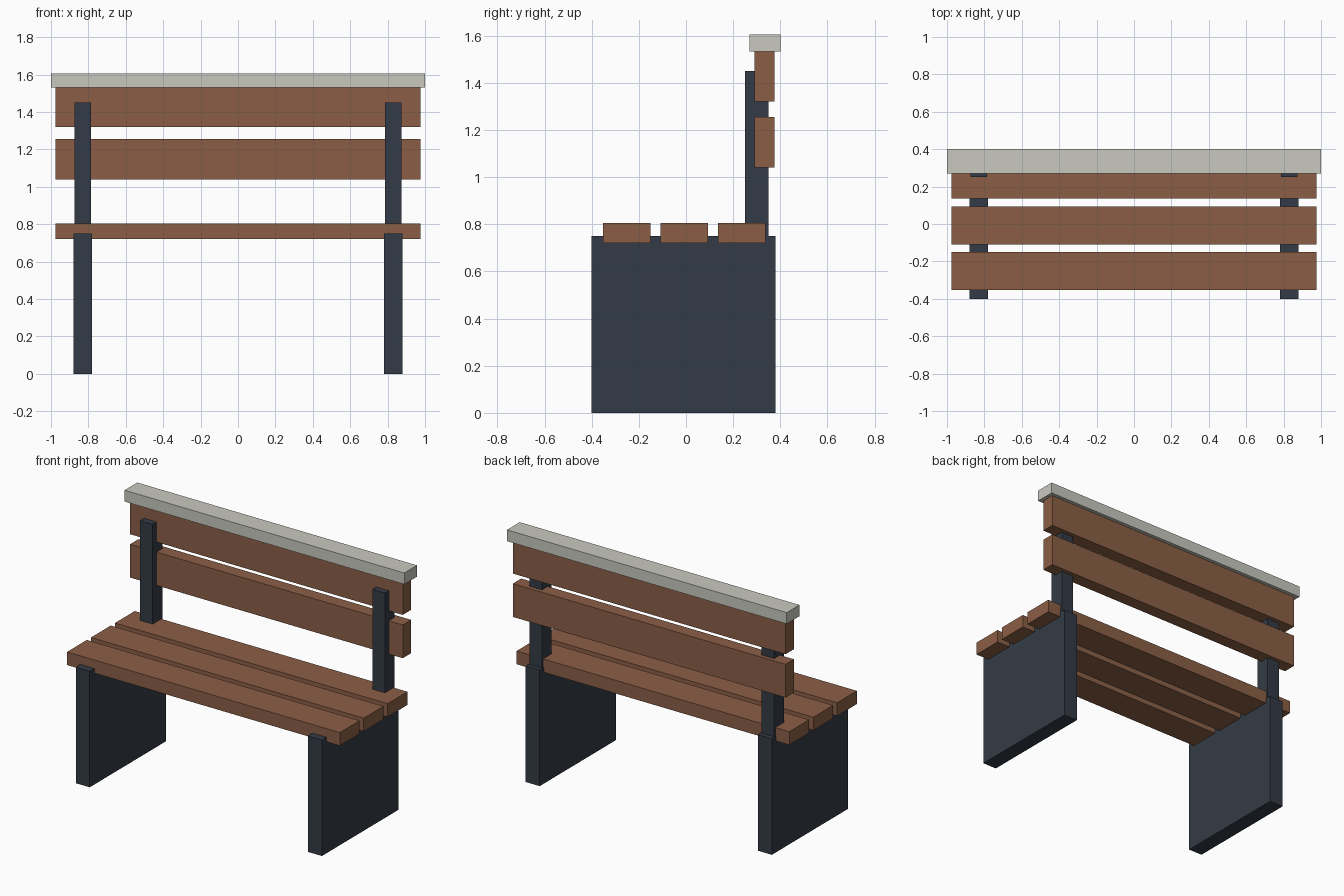
import bpy
import bmesh
from mathutils import Vector

cube = bpy.data.objects.get("Cube")
if cube:
    bpy.data.objects.remove(cube, do_unlink=True)


def material(name, rgb):
    mat = bpy.data.materials.new(name)
    mat.use_nodes = True
    color = (*rgb, 1.0)
    mat.diffuse_color = color
    mat.node_tree.nodes["Principled BSDF"].inputs["Base Color"].default_value = color
    return mat


wood = material("brown wood", (0.258, 0.114, 0.061))
metal = material("dark slate metal", (0.034, 0.044, 0.061))
stone = material("pale grey", (0.584, 0.584, 0.527))


def box(name, x, y, z, mat):
    """Flat-faced block from its (min, max) extent on each axis."""
    low, high = (Vector(c) for c in zip(x, y, z))
    mesh = bpy.data.meshes.new(name)
    bm = bmesh.new()
    bmesh.ops.create_cube(bm, size=1)
    bmesh.ops.scale(bm, vec=high - low, verts=bm.verts)
    bm.to_mesh(mesh)
    bm.free()
    mesh.materials.append(mat)
    obj = bpy.data.objects.new(name, mesh)
    obj.location = (low + high) / 2
    bpy.context.collection.objects.link(obj)
    return obj


# Side panels and back posts, one pair per side
for side, sign in (("left", 1), ("right", -1)):
    cx = sign * 0.83
    box(f"{side}_leg_panel", (cx - 0.05, cx + 0.05), (-0.40, 0.38), (0, 0.75), metal)
    box(f"{side}_back_post", (cx - 0.045, cx + 0.045), (0.25, 0.35), (0.74, 1.45), metal)

# Seat slats
span = (-0.975, 0.975)
for name, cy in (("front", -0.252), ("middle", -0.008), ("rear", 0.237)):
    box(f"{name}_seat_slat", span, (cy - 0.101, cy + 0.101), (0.72, 0.805), wood)

# Backrest slats, mounted behind the front faces of the posts
for name, bottom in (("lower", 1.04), ("upper", 1.32)):
    box(f"{name}_back_slat", span, (0.29, 0.376), (bottom, bottom + 0.215), wood)

# Cap rail along the top of the backrest
box("cap_rail", (-1, 1), (0.27, 0.40), (1.532, 1.605), stone)
